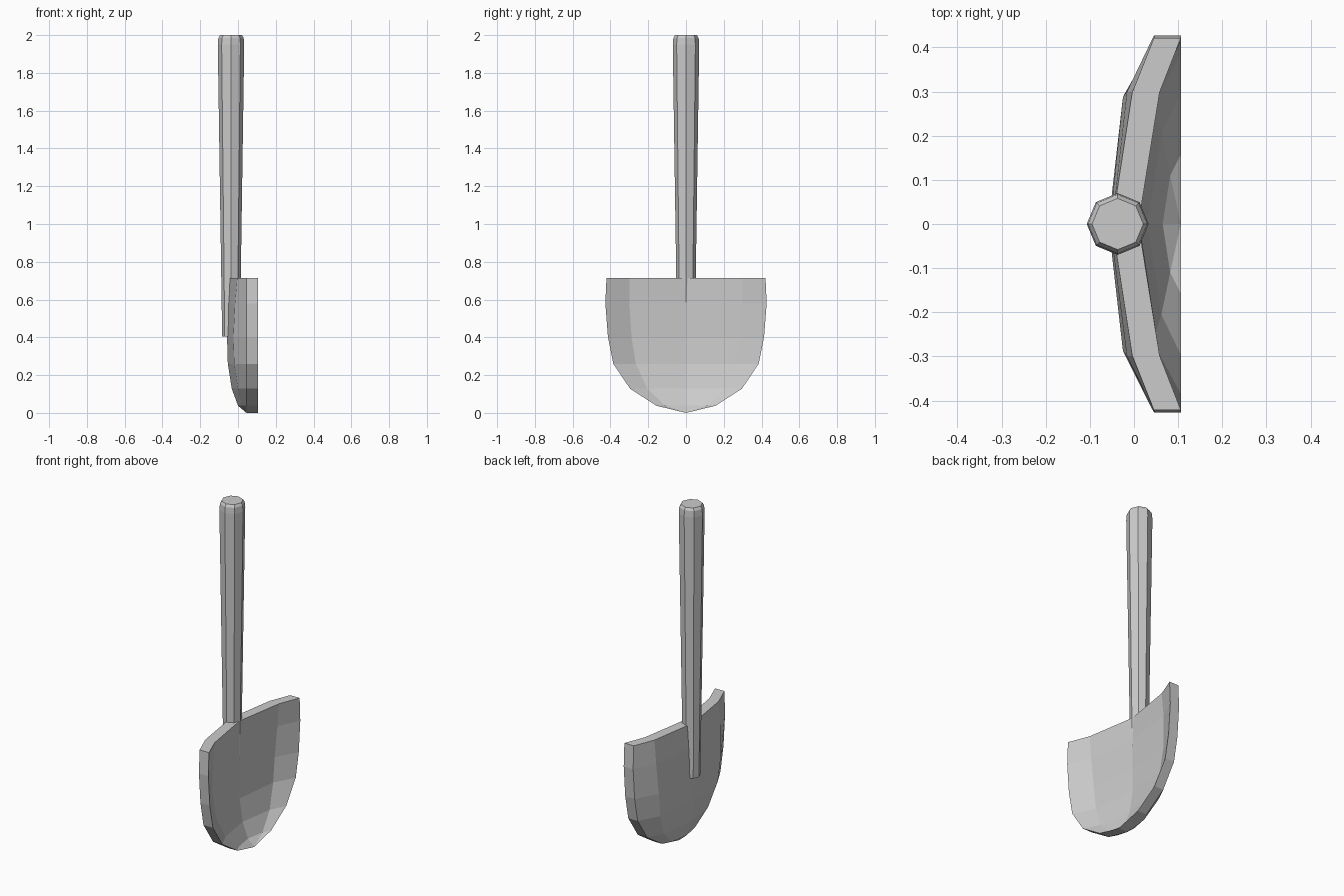
import bpy
import bmesh
from math import cos, sin, pi

if "Cube" in bpy.data.objects:
    bpy.data.objects.remove(bpy.data.objects["Cube"])


def finish(name, bm):
    bmesh.ops.recalc_face_normals(bm, faces=bm.faces)
    mesh = bpy.data.meshes.new(name)
    bm.to_mesh(mesh)
    bm.free()
    obj = bpy.data.objects.new(name, mesh)
    bpy.context.collection.objects.link(obj)
    return obj


# Handle: tapered octagonal shaft with a chamfered top
bm = bmesh.new()
rings = []
for z, r in [(0.405, 0.047), (1.95, 0.070), (1.985, 0.067), (2.0, 0.058)]:
    rings.append([bm.verts.new((-0.037 + r * cos(i * pi / 4), r * sin(i * pi / 4), z))
                  for i in range(8)])
for a, b in zip(rings, rings[1:]):
    for i in range(8):
        j = (i + 1) % 8
        bm.faces.new((a[i], a[j], b[j], b[i]))
bm.faces.new(rings[0])
bm.faces.new(rings[-1])
finish("handle", bm)

# Blade rows: z, rim y, inner column y, front x at centre, back x at centre, back x at inner column
ROWS = [
    (0.715, 0.421, 0.298, 0.010, -0.050, -0.004),
    (0.580, 0.427, 0.300, 0.012, -0.055, -0.016),
    (0.400, 0.413, 0.288, 0.010, -0.058, -0.025),
    (0.260, 0.385, 0.266, 0.010, -0.054, -0.020),
    (0.128, 0.296, 0.205, 0.030, -0.033, 0.000),
    (0.038, 0.157, 0.110, 0.065, 0.000, 0.020),
]
RIM_FRONT, RIM_BACK = 0.106, 0.045

# Blade: dished front and back skins joined by a flat rim
bm = bmesh.new()


def skin(front):
    grid = []
    for z, yr, yc, xf, xb, xc in ROWS:
        rim = RIM_FRONT if front else RIM_BACK
        mid = xc + 0.062 if front else xc
        mid_x = xf if front else xb
        pts = [(rim, -yr), (mid, -yc), (mid_x, 0), (mid, yc), (rim, yr)]
        grid.append([bm.verts.new((x, y, z)) for x, y in pts])
    tip = bm.verts.new((RIM_FRONT if front else RIM_BACK, 0, 0.0))
    for a, b in zip(grid, grid[1:]):
        for i in range(4):
            bm.faces.new((a[i], a[i + 1], b[i + 1], b[i]))
    for i in range(4):
        bm.faces.new((grid[-1][i], grid[-1][i + 1], tip))
    # Closed outline running along the top, down one side, round the tip and back up
    return (grid[0] + [row[4] for row in grid[1:]] + [tip]
            + [row[0] for row in reversed(grid[1:])])


front_loop, back_loop = skin(True), skin(False)
count = len(front_loop)
for i in range(count):
    j = (i + 1) % count
    bm.faces.new((front_loop[i], front_loop[j], back_loop[j], back_loop[i]))
finish("blade", bm)
